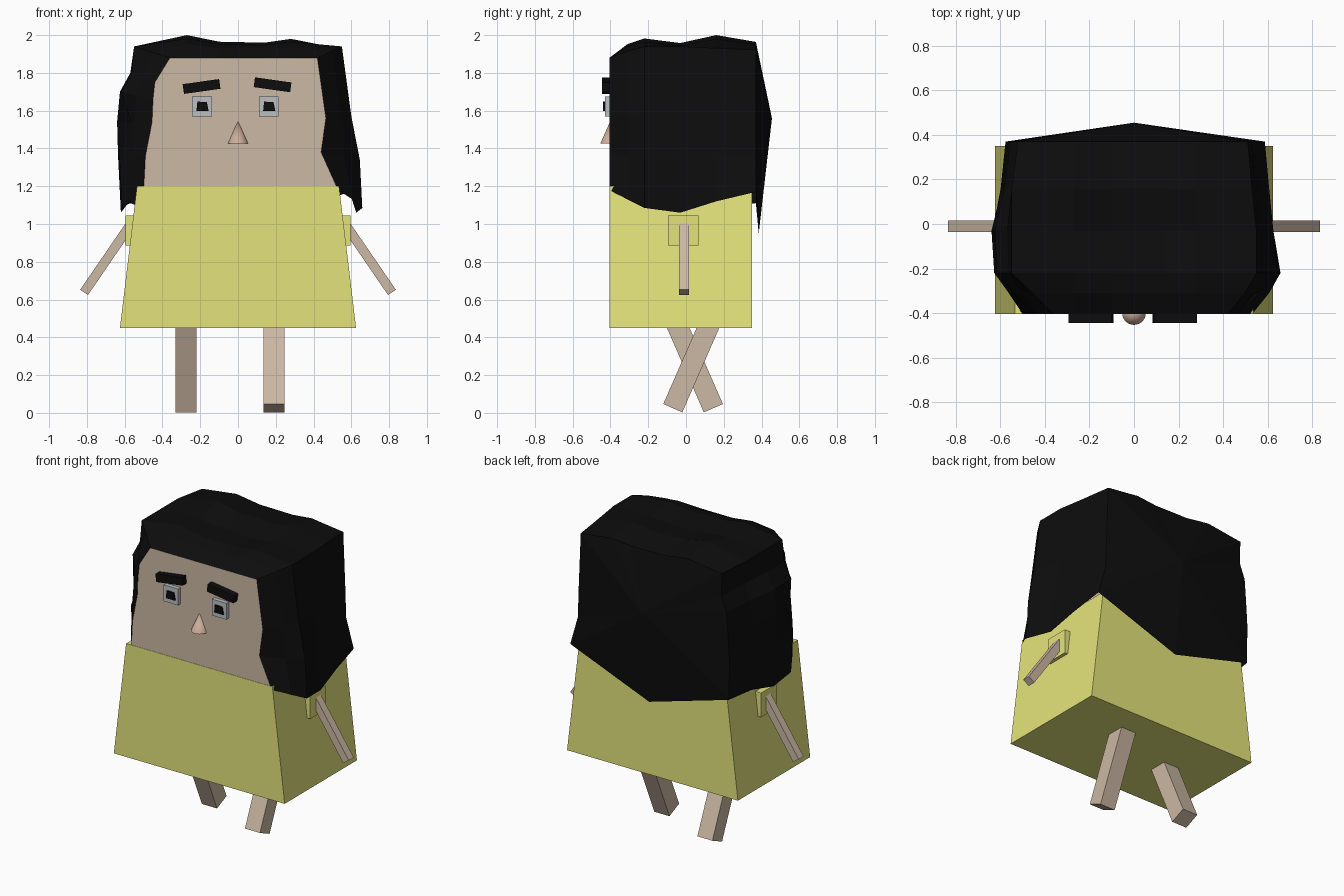
import bpy, bmesh
from math import radians
from mathutils import Vector

if "Cube" in bpy.data.objects:
    bpy.data.objects.remove(bpy.data.objects["Cube"])


def material(name, r, g, b):
    m = bpy.data.materials.new(name)
    m.diffuse_color = (r, g, b, 1)
    m.use_nodes = True
    m.node_tree.nodes["Principled BSDF"].inputs["Base Color"].default_value = m.diffuse_color
    return m


SKIN = material("skin", 0.60, 0.48, 0.37)
NOSE = material("nose_skin", 0.60, 0.42, 0.32)
YELLOW = material("yellow_cloth", 0.77, 0.77, 0.20)
BLACK = material("black_hair", 0.004, 0.004, 0.004)
GREY = material("eye_grey", 0.50, 0.53, 0.55)


def make(name, verts, faces, mat):
    me = bpy.data.meshes.new(name)
    me.from_pydata(verts, [], faces)
    bm = bmesh.new()
    bm.from_mesh(me)
    bmesh.ops.recalc_face_normals(bm, faces=bm.faces)
    bm.to_mesh(me)
    bm.free()
    me.materials.append(mat)
    ob = bpy.data.objects.new(name, me)
    bpy.context.collection.objects.link(ob)
    return ob


def prism(name, profile, y0, y1, mat):
    """Extrude an (x, z) outline along y."""
    n = len(profile)
    verts = [(x, y, z) for y in (y0, y1) for x, z in profile]
    faces = [tuple(range(n)), tuple(range(n, 2 * n))]
    faces += [(i, (i + 1) % n, n + (i + 1) % n, n + i) for i in range(n)]
    return make(name, verts, faces, mat)


def box(name, centre, size, mat, rot=(0, 0, 0)):
    x, y, z = (s / 2 for s in size)
    ob = prism(name, [(-x, -z), (x, -z), (x, z), (-x, z)], -y, y, mat)
    ob.location = centre
    ob.rotation_euler = [radians(a) for a in rot]
    return ob


def limb(name, a, b, width, depth, mat):
    """Square bar from point a to point b."""
    a, b = Vector(a), Vector(b)
    d = b - a
    ob = box(name, (a + b) / 2, (width, depth, d.length), mat)
    ob.rotation_euler = Vector((0, 0, 1)).rotation_difference(d).to_euler()
    return ob


# Dress
prism("dress", [(-0.625, 0.45), (0.625, 0.45), (0.535, 1.2), (-0.535, 1.2)],
      -0.405, 0.35, YELLOW)

# Face outline, from lower left over the top to lower right; it is also the hair line
face = [(-0.50, 1.17), (-0.49, 1.36), (-0.455, 1.54), (-0.45, 1.66), (-0.44, 1.75),
        (-0.36, 1.88), (-0.27, 1.88), (-0.10, 1.88), (0.14, 1.88), (0.28, 1.88),
        (0.42, 1.88), (0.465, 1.56), (0.44, 1.38), (0.53, 1.18)]
prism("head", face, -0.403, 0.30, SKIN)

# Hair: rings that swell from the face outline to the outer silhouette
outer = [(-0.62, 1.06), (-0.635, 1.36), (-0.64, 1.54), (-0.625, 1.70), (-0.57, 1.80),
         (-0.55, 1.94), (-0.27, 2.00), (-0.10, 1.965), (0.14, 1.96), (0.28, 1.98),
         (0.55, 1.94), (0.60, 1.57), (0.645, 1.34), (0.658, 1.08)]
# y, swell left, swell top, swell right, hem left, hem right
stations = [(-0.405, 0.0, 0.0, 0.0, 1.18, 1.18),
            (-0.31, 0.5, 0.6, 0.6, 1.13, 1.13),
            (-0.22, 0.95, 0.85, 1.0, 1.08, 1.085),
            (-0.03, 1.0, 0.65, 0.75, 1.06, 1.06),
            (0.16, 0.75, 1.0, 0.6, 1.10, 1.12),
            (0.37, 0.6, 0.7, 0.45, 1.11, 1.17)]
n = len(face)
verts = []
for k, (y, wl, wt, wr, hl, hr) in enumerate(stations):
    for i, ((fx, fz), (ox, oz)) in enumerate(zip(face, outer)):
        side = wl if i <= 5 else wr if i >= 10 else wt
        w = min(1, side + 0.25) if i in (5, 10) and k > 1 else side
        # alternate locks on the wavy left side
        if k == 2 and i == 2:
            w = 0.6
        x = fx + (ox - fx) * w
        z = fz + (oz - fz) * (wt if 6 <= i <= 9 else w)
        verts.append((x, y, hl if i == 0 else hr if i == n - 1 else z))
faces = [(k * n + i, k * n + i + 1, (k + 1) * n + i + 1, (k + 1) * n + i)
         for k in range(len(stations) - 1) for i in range(n - 1)]
# Back of the hair: a fan around a bulge with a low pointed hem
base = (len(stations) - 1) * n
hem, bulge = len(verts), len(verts) + 1
verts += [(0, 0.385, 0.95), (0, 0.455, 1.56)]
loop = list(range(base, base + n)) + [hem]
faces += [(a, b, bulge) for a, b in zip(loop, loop[1:] + loop[:1])]
make("hair", verts, faces, BLACK)

# Eyes, pupils and brows
for side, x, bx, bz, tilt in (("left", -0.19, -0.193, 1.728, -8),
                              ("right", 0.163, 0.183, 1.737, 8)):
    box(side + "_eye", (x, -0.41, 1.622), (0.105, 0.04, 0.108), GREY)
    prism(side + "_pupil", [(x - 0.03, 1.598), (x + 0.035, 1.598),
                            (x + 0.025, 1.645), (x - 0.025, 1.648)],
          -0.44, -0.43, BLACK)
    box(side + "_brow", (bx, -0.42, bz), (0.195, 0.05, 0.052), BLACK, (0, tilt, 0))

# Nose
bpy.ops.mesh.primitive_cone_add(vertices=32, radius1=0.053, depth=0.12,
                                location=(0, -0.4, 1.487))
nose = bpy.context.object
nose.name = "nose"
nose.data.materials.append(NOSE)
bpy.ops.object.shade_smooth_by_angle()

# Sleeves and arms
for side, s in (("left", -1), ("right", 1)):
    box(side + "_sleeve", (s * 0.54, -0.015, 0.965), (0.11, 0.16, 0.16), YELLOW)
    limb(side + "_arm", (s * 0.56, -0.01, 1.01), (s * 0.815, -0.01, 0.638),
         0.05, 0.052, SKIN)

# Legs in mid stride
limb("left_leg", (-0.275, -0.085, 0.55), (-0.275, 0.145, 0.025), 0.11, 0.11, SKIN)
limb("right_leg", (0.19, 0.16, 0.55), (0.19, -0.07, 0.025), 0.11, 0.11, SKIN)
